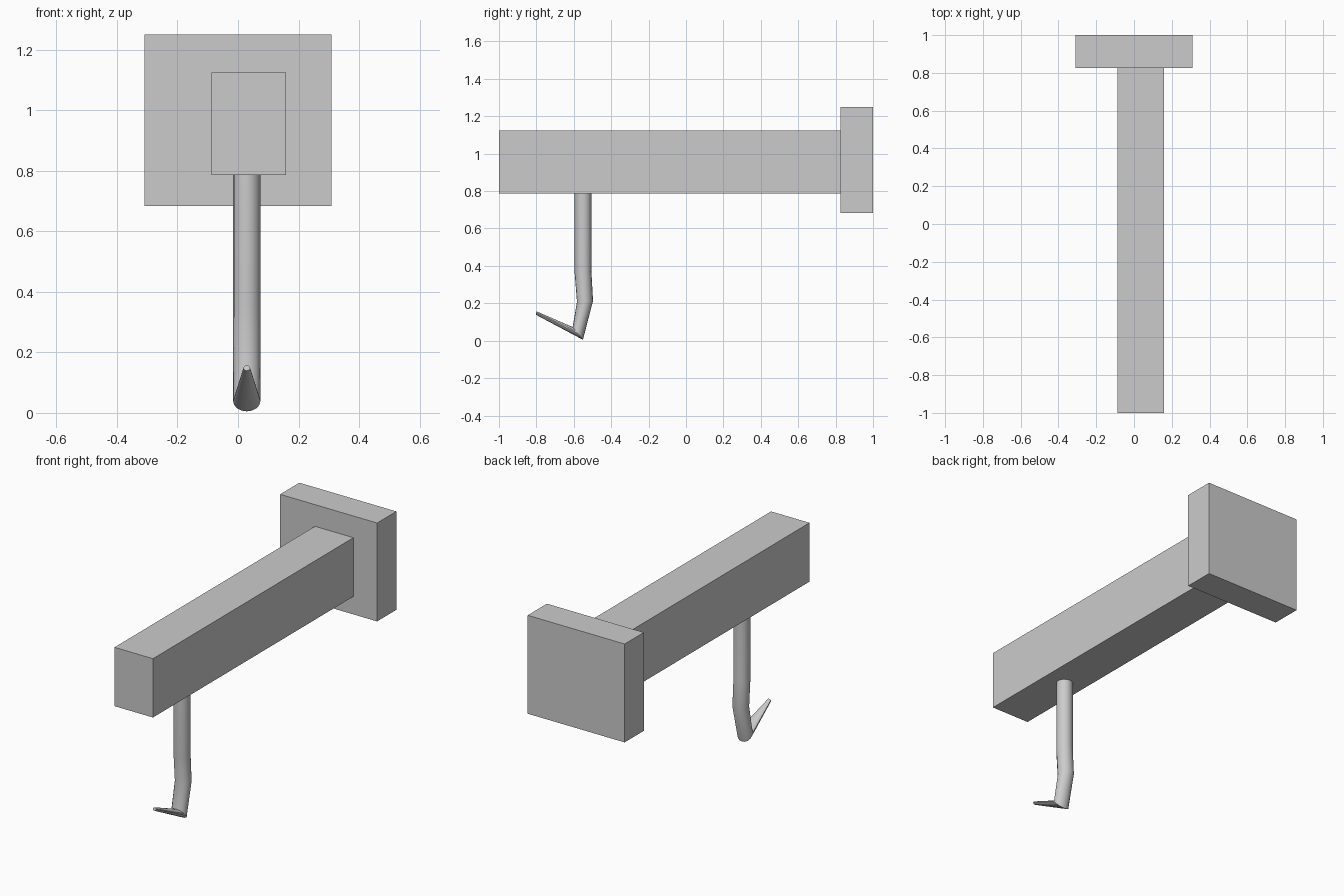
import bpy, bmesh
from math import cos, sin, tau

if "Cube" in bpy.data.objects:
    bpy.data.objects.remove(bpy.data.objects["Cube"])


def box(name, x0, x1, y0, y1, z0, z1):
    bpy.ops.mesh.primitive_cube_add(size=1, location=((x0 + x1) / 2, (y0 + y1) / 2, (z0 + z1) / 2))
    ob = bpy.context.object
    ob.name = name
    ob.scale = (x1 - x0, y1 - y0, z1 - z0)
    bpy.ops.object.transform_apply(location=False, rotation=False, scale=True)
    return ob


def ring_tube(name, cx, rings, sides=16):
    """Loft elliptical rings given as (left yz, right yz, x radius), capped at both ends."""
    bm = bmesh.new()
    loops = []
    for (y0, z0), (y1, z1), r in rings:
        cy, cz = (y0 + y1) / 2, (z0 + z1) / 2
        hy, hz = (y1 - y0) / 2, (z1 - z0) / 2
        angles = [tau * i / sides for i in range(sides)]
        loops.append([bm.verts.new((cx + r * sin(a), cy + hy * cos(a), cz + hz * cos(a)))
                      for a in angles])
    for a, b in zip(loops, loops[1:]):
        for i in range(sides):
            j = (i + 1) % sides
            bm.faces.new((a[i], a[j], b[j], b[i]))
    bm.faces.new(loops[0])
    bm.faces.new(loops[-1])
    bmesh.ops.recalc_face_normals(bm, faces=bm.faces)
    mesh = bpy.data.meshes.new(name)
    bm.to_mesh(mesh)
    bm.free()
    ob = bpy.data.objects.new(name, mesh)
    bpy.context.collection.objects.link(ob)
    bpy.ops.object.select_all(action='DESELECT')
    ob.select_set(True)
    bpy.context.view_layer.objects.active = ob
    bpy.ops.object.shade_smooth_by_angle(angle=0.6)
    return ob


# Wall plate and horizontal beam
box("wall_plate", -0.309, 0.309, 0.825, 1.0, 0.683, 1.25)
box("beam", -0.087, 0.158, -1.0, 0.825, 0.786, 1.125)

# Hanging hook: straight shank, slight bend, mitred corner, tapered point
ring_tube("hook", 0.029, [
    ((-0.595, 0.786), (-0.506, 0.786), 0.045),
    ((-0.595, 0.358), (-0.506, 0.375), 0.045),
    ((-0.583, 0.208), (-0.497, 0.214), 0.045),
    ((-0.606, 0.073), (-0.551, 0.005), 0.045),
    ((-0.799, 0.157), (-0.803, 0.139), 0.011),
])
